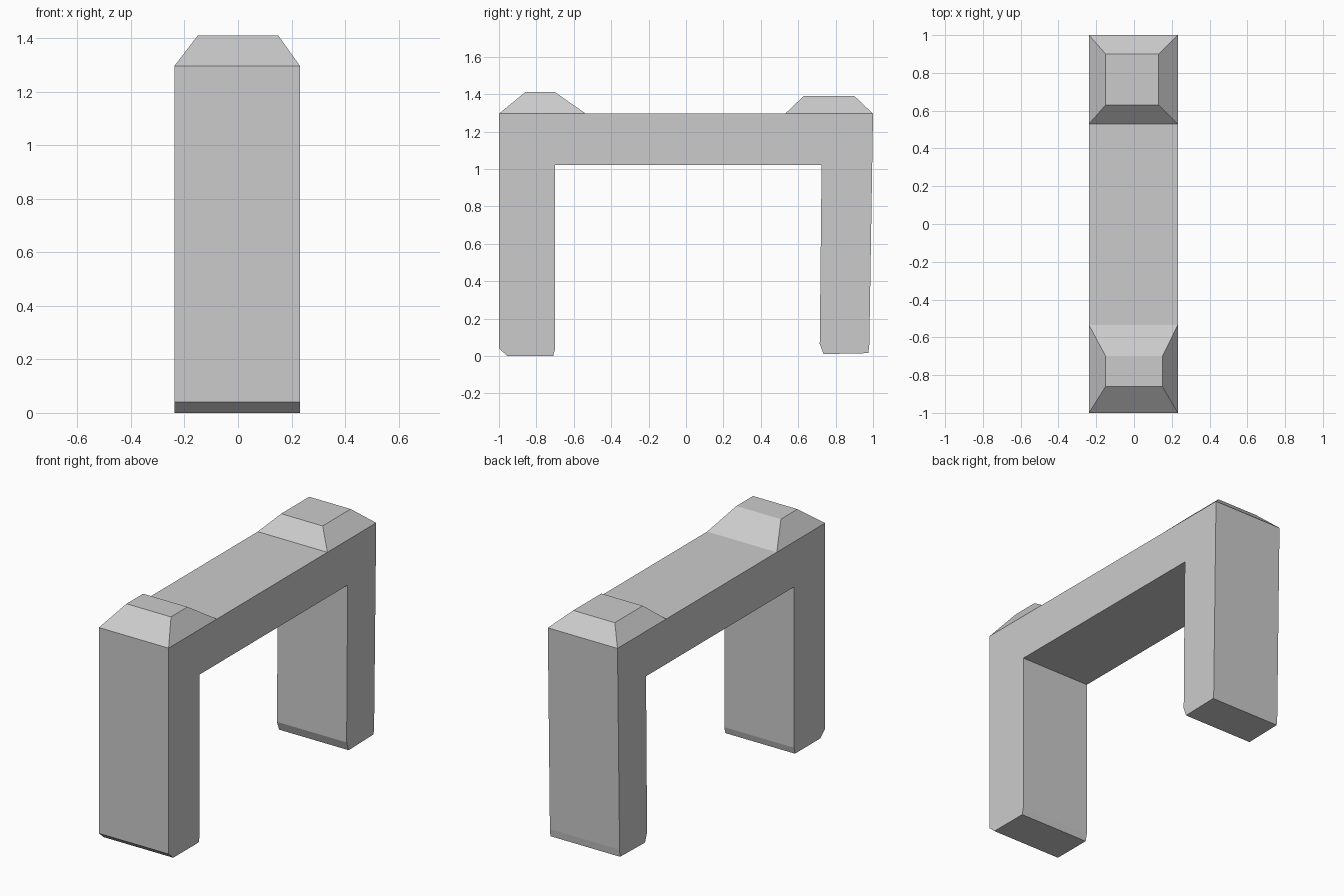
import bpy
import bmesh

cube = bpy.data.objects.get("Cube")
if cube:
    bpy.data.objects.remove(cube, do_unlink=True)

LEFT, RIGHT, DECK = 0.232, -0.238, 1.295

stone = bpy.data.materials.new("grey stone")
stone.use_nodes = True
GREY = (0.6, 0.6, 0.6, 1)
stone.diffuse_color = GREY
stone.node_tree.nodes["Principled BSDF"].inputs["Base Color"].default_value = GREY


def make_object(name, bm):
    bmesh.ops.recalc_face_normals(bm, faces=bm.faces)
    mesh = bpy.data.meshes.new(name)
    bm.to_mesh(mesh)
    bm.free()
    mesh.materials.append(stone)
    obj = bpy.data.objects.new(name, mesh)
    bpy.context.collection.objects.link(obj)
    return obj


def extrude_profile(name, profile):
    """Extrude a side outline of (y, z) points across the width."""
    bm = bmesh.new()
    face = bm.faces.new([bm.verts.new((RIGHT, y, z)) for y, z in profile])
    side = bmesh.ops.extrude_face_region(bm, geom=[face], use_keep_orig=True)
    verts = [v for v in side["geom"] if isinstance(v, bmesh.types.BMVert)]
    bmesh.ops.translate(bm, verts=verts, vec=(LEFT - RIGHT, 0, 0))
    return make_object(name, bm)


def tapered_cap(name, base_y, top_y, top_x, top_z):
    """Block with sloping sides, open underneath where it meets the deck."""
    bm = bmesh.new()

    def ring(xs, ys, z):
        corners = ((0, 0), (1, 0), (1, 1), (0, 1))
        return [bm.verts.new((xs[i], ys[j], z)) for i, j in corners]

    low = ring((RIGHT, LEFT), base_y, DECK)
    high = ring(top_x, top_y, top_z)
    for i in range(4):
        j = (i + 1) % 4
        bm.faces.new((low[i], low[j], high[j], high[i]))
    bm.faces.new(high)
    return make_object(name, bm)


# Arch: two legs with chamfered feet joined by a flat beam
extrude_profile("arch_frame", [
    (-1, DECK), (-1, 0.04), (-0.955, 0), (-0.71, 0), (-0.70, 0.04),
    (-0.70, 1.02), (0.725, 1.02),
    (0.715, 0.065), (0.735, 0.01), (0.975, 0.015), (0.98, 0.06),
    (1, DECK)])

# Sloped caps above each leg
tapered_cap("front_cap", (-1, -0.535), (-0.86, -0.70), (-0.15, 0.15), 1.41)
tapered_cap("back_cap", (0.53, 1), (0.63, 0.90), (-0.15, 0.13), 1.39)
